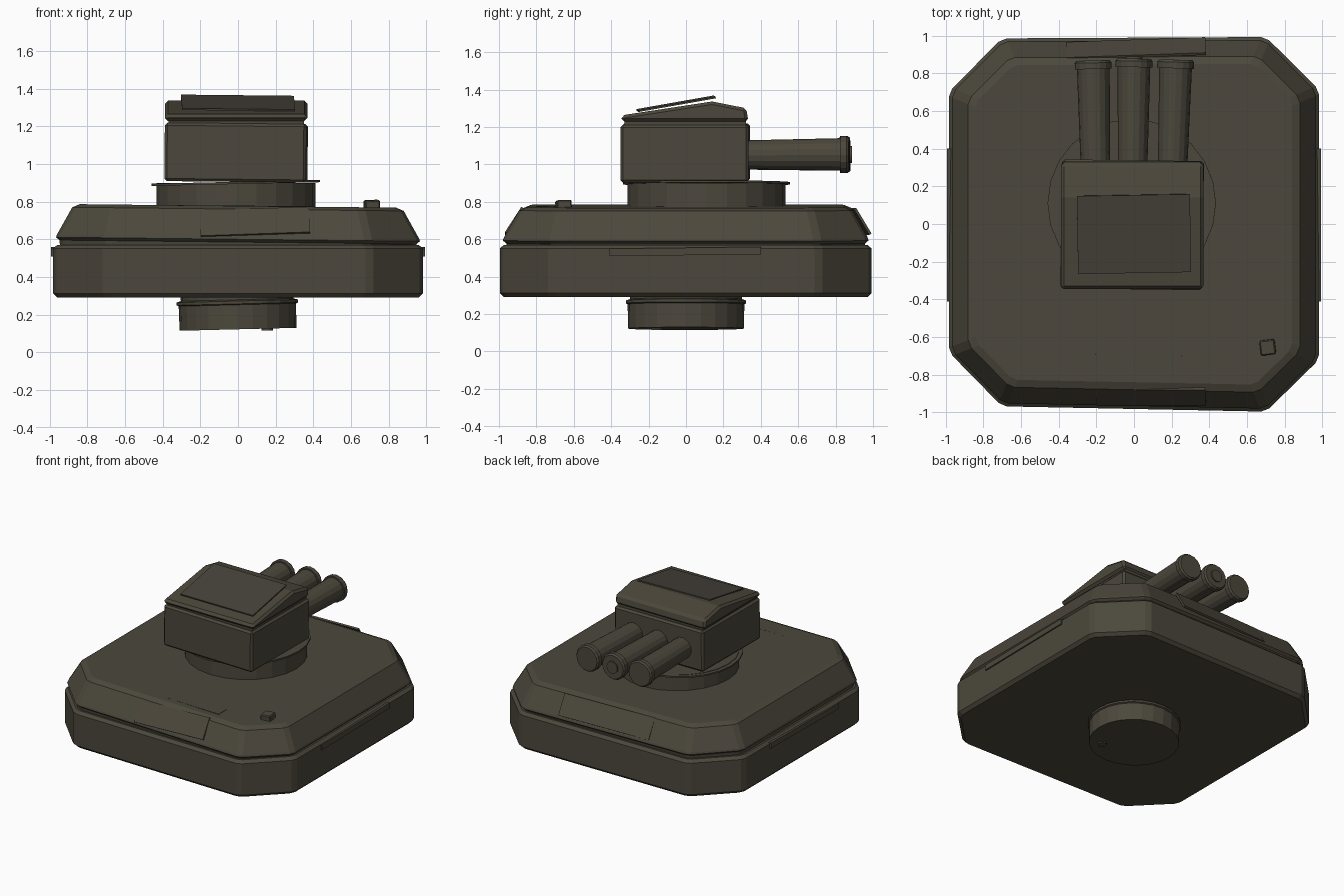
import bpy, bmesh, math
from mathutils import Vector, Matrix

old = bpy.data.objects.get("Cube")
if old:
    bpy.data.objects.remove(old, do_unlink=True)


def material(name, rgb):
    m = bpy.data.materials.new(name)
    m.use_nodes = True
    m.diffuse_color = (*rgb, 1)
    bsdf = m.node_tree.nodes["Principled BSDF"]
    bsdf.inputs["Base Color"].default_value = (*rgb, 1)
    bsdf.inputs["Roughness"].default_value = 0.8
    return m


OLIVE = material("dark olive", (0.072, 0.064, 0.045))
BROWN = material("dark grey brown", (0.063, 0.055, 0.043))


def finish(name, bm, mat=OLIVE, bevel=0):
    bmesh.ops.recalc_face_normals(bm, faces=bm.faces)
    mesh = bpy.data.meshes.new(name)
    bm.to_mesh(mesh)
    bm.free()
    mesh.materials.append(mat)
    ob = bpy.data.objects.new(name, mesh)
    bpy.context.collection.objects.link(ob)
    if bevel:
        mod = ob.modifiers.new("edge bevel", "BEVEL")
        mod.width = bevel
        mod.segments = 1
    return ob


def loft(name, rings, mat=OLIVE):
    """Skin a stack of equal-length point rings and cap both ends."""
    bm = bmesh.new()
    rows = [[bm.verts.new(p) for p in ring] for ring in rings]
    n = len(rows[0])
    for a, b in zip(rows, rows[1:]):
        for i in range(n):
            j = (i + 1) % n
            bm.faces.new((a[i], a[j], b[j], b[i]))
    bm.faces.new(rows[0][::-1])
    bm.faces.new(rows[-1])
    return finish(name, bm, mat)


def box(name, size, centre, rot=(0, 0, 0), mat=OLIVE, bevel=0):
    bm = bmesh.new()
    bmesh.ops.create_cube(bm, size=1)
    bm.transform(Matrix.Diagonal((*size, 1)))
    ob = finish(name, bm, mat, bevel)
    ob.location = centre
    ob.rotation_euler = [math.radians(a) for a in rot]
    return ob


def tube(name, profile, start, direction=(0, 0, 1), sides=24):
    """Turned part: profile is (radius, distance along the axis)."""
    turn = Vector((0, 0, 1)).rotation_difference(Vector(direction))
    rings = []
    for r, d in profile:
        ring = []
        for i in range(sides):
            a = math.tau * i / sides
            p = Vector((r * math.cos(a), r * math.sin(a), d))
            ring.append(turn @ p + Vector(start))
        rings.append(ring)
    return loft(name, rings)


def octagon(half, z):
    """Cut-corner square with eased corners, leaning a little to one side."""
    cut = 0.70 - 0.414 * (0.98 - half)
    base = [(half, -cut), (half, cut), (cut, half), (-cut, half),
            (-half, cut), (-half, -cut), (-cut, -half), (cut, -half)]
    ring = []
    for i, c in enumerate(base):
        c = Vector(c)
        for other in (base[i - 1], base[(i + 1) % 8]):
            p = c + (Vector(other) - c).normalized() * 0.025
            y = p.y + (0.007 + 0.005 * p.x if p.y > 0 else -0.02 * p.x)
            lean = 0.011 * p.x if z > 0.57 else 0
            ring.append((p.x, y, z - lean))
    return ring


# Hull: lower body and sloped upper deck, parted by a seam
loft("lower_hull", [octagon(h, z) for h, z in
     ((0.96, 0.29), (0.982, 0.312), (0.982, 0.55), (0.96, 0.57), (0.945, 0.57))])
loft("upper_hull", [octagon(h, z) for h, z in
     ((0.945, 0.565), (0.948, 0.585), (0.966, 0.6), (0.962, 0.613),
      (0.88, 0.76), (0.84, 0.777))])

# Thin panels on the hull
box("front_panel", (0.58, 0.16, 0.014), (0.09, -0.918, 0.692), (57, -2, 0))
box("back_panel", (0.74, 0.16, 0.014), (0.01, 0.932, 0.695), (-59, 0, 2))
box("deck_strip", (0.8, 0.1, 0.012), (0, -0.745, 0.772), (0.6, 0.4, -1))
box("deck_plate", (0.17, 0.085, 0.012), (0.315, -0.76, 0.77), (0, 0.6, 0))
box("deck_cube", (0.08, 0.08, 0.045), (0.71, -0.655, 0.785), (2, -3, 7), bevel=0.006)
for side, x in (("left", 0.982), ("right", -0.982)):
    box(side + "_side_strip", (0.02, 0.81, 0.04), (x, -0.005, 0.534), (0.7, 0, 0))

# Underside mount
tube("bottom_mount", ((0.31, 0), (0.312, 0.13), (0.322, 0.135), (0.322, 0.15),
     (0.3, 0.157), (0.3, 0.2)), (0, 0, 0.122), (-0.025, 0, 1))
tube("mount_bolt", ((0.03, 0), (0.03, 0.01)), (0.155, -0.155, 0.115))

# Turret ring and flange
tube("turret_ring", ((0.422, 0), (0.422, 0.14)), (-0.01, 0.11, 0.76))
tube("turret_flange", ((0.447, 0), (0.447, 0.012)), (-0.012, 0.11, 0.893), (-0.022, 0, 1))

# Turret body and peaked roof
box("turret_body", (0.752, 0.685, 0.31), (-0.01, -0.004, 1.06), (0, 0.6, -0.7), bevel=0.014)
box("turret_seam", (0.72, 0.65, 0.05), (-0.01, -0.004, 1.215))
bm = bmesh.new()
section = ((-0.345, 1.228), (-0.345, 1.262), (0.14, 1.336), (0.322, 1.3), (0.334, 1.228))
left = [bm.verts.new((0.368, y, z)) for y, z in section]
right = [bm.verts.new((-0.388, y, z)) for y, z in section]
bm.faces.new(left)
bm.faces.new(right[::-1])
for i in range(len(section)):
    j = (i + 1) % len(section)
    bm.faces.new((left[i], left[j], right[j], right[i]))
finish("turret_roof", bm, OLIVE, bevel=0.016)
box("roof_hatch", (0.6, 0.42, 0.009), (0, -0.053, 1.324), (10, 0.6, 1), BROWN)

# Three barrels with muzzle collars
for name, x0, x1, y1 in (("right", -0.205, -0.217, 0.868),
                         ("middle", -0.007, 0.0, 0.878),
                         ("left", 0.205, 0.222, 0.872)):
    start = Vector((x0, 0.3, 1.05))
    axis = Vector((x1, y1, 1.053)) - start
    n = axis.length
    tube(name + "_barrel", ((0.078, 0), (0.087, n - 0.045), (0.098, n - 0.045),
         (0.098, n - 0.012), (0.088, n)), start, axis, 16)
tube("middle_muzzle_plug", ((0.045, 0), (0.045, 0.02)), (0, 0.868, 1.053), (0, 1, 0), 16)
